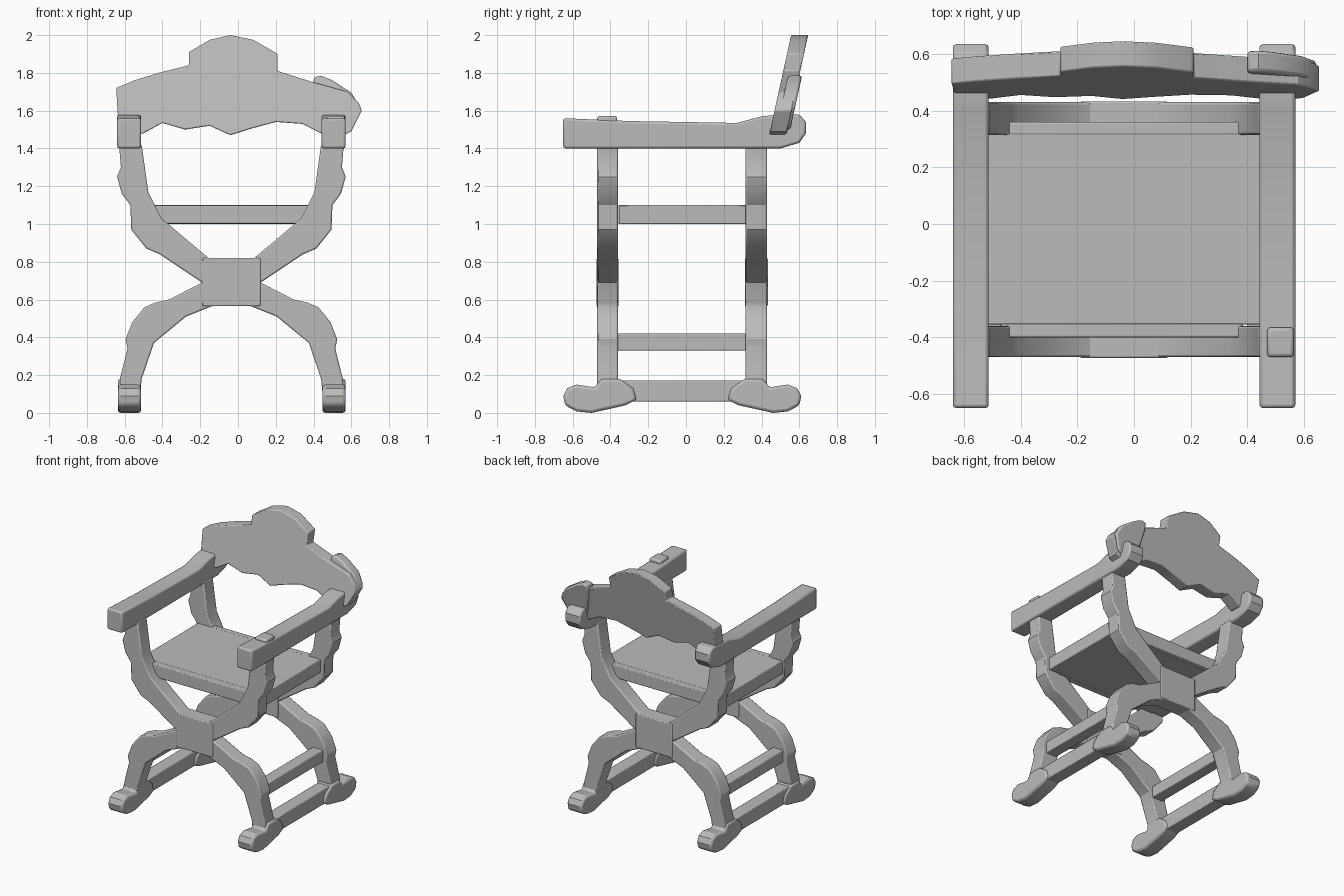
import bpy, bmesh

cube = bpy.data.objects.get("Cube")
if cube:
    bpy.data.objects.remove(cube, do_unlink=True)

grey = bpy.data.materials.new("plain_grey")
grey.use_nodes = True
grey.diffuse_color = (0.5, 0.5, 0.5, 1)
grey.node_tree.nodes["Principled BSDF"].inputs["Base Color"].default_value = grey.diffuse_color

CX, CY = -0.035, -0.02      # symmetry planes of the chair


def prism(name, outline, axis, lo, hi, bevel=0.008, lean=0.0):
    """Extrude an outline along x (outline is y, z) or y (outline is x, z)."""
    bm = bmesh.new()
    rings = []
    for level in (lo, hi):
        ring = []
        for a, z in outline:
            shift = lean * (z - 1.47)
            co = (level, a, z) if axis == "x" else (a, level + shift, z)
            ring.append(bm.verts.new(co))
        rings.append(ring)
        bm.faces.new(ring)
    n = len(outline)
    for i in range(n):
        j = (i + 1) % n
        bm.faces.new((rings[0][i], rings[0][j], rings[1][j], rings[1][i]))
    bmesh.ops.recalc_face_normals(bm, faces=bm.faces)
    mesh = bpy.data.meshes.new(name)
    bm.to_mesh(mesh)
    bm.free()
    mesh.materials.append(grey)
    obj = bpy.data.objects.new(name, mesh)
    bpy.context.collection.objects.link(obj)
    if bevel:
        mod = obj.modifiers.new("soft_edges", "BEVEL")
        mod.width, mod.segments = bevel, 2
        mod.limit_method, mod.angle_limit = "ANGLE", 0.8
    bpy.ops.object.select_all(action="DESELECT")
    obj.select_set(True)
    bpy.context.view_layer.objects.active = obj
    bpy.ops.object.shade_smooth_by_angle(angle=0.5)
    return obj


def box(name, x, y, z, bevel=0.006):
    outline = [(y[0], z[0]), (y[1], z[0]), (y[1], z[1]), (y[0], z[1])]
    return prism(name, outline, "x", x[0], x[1], bevel)


def span(side, inner, outer):
    return sorted((CX + side * inner, CX + side * outer))


# Outlines measured from the symmetry planes
upper = [(.08, .81), (.12, .82), (.24, .92), (.37, 1.03), (.44, 1.17), (.475, 1.42),
         (.595, 1.42), (.585, 1.30), (.605, 1.25), (.58, 1.16), (.535, 1.10),
         (.53, .97), (.45, .87), (.38, .84), (.155, .69), (.08, .69)]
lower = [(.08, .69), (.155, .69), (.33, .60), (.40, .585), (.46, .56), (.525, .48),
         (.56, .39), (.55, .34), (.59, .18), (.59, .08), (.485, .08), (.475, .18),
         (.41, .37), (.24, .51), (.09, .57)]
foot = [(-.65, .09), (-.64, .04), (-.58, .008), (-.50, 0), (-.32, .04), (-.26, .07),
        (-.28, .13), (-.35, .18), (-.45, .18), (-.48, .135), (-.58, .15), (-.63, .13)]
arm = [(-.65, 1.40), (.50, 1.40), (.60, 1.43), (.635, 1.48), (.635, 1.54), (.60, 1.58),
       (.50, 1.58), (.40, 1.57), (.27, 1.535), (-.30, 1.545), (-.65, 1.56)]

# Crossed frames, front and back
for place, lo, hi in (("front", -.47, -.36), ("back", .315, .43)):
    box(place + "_centre_block", (CX - .155, CX + .155), (lo - .003, hi + .003), (.565, .82))
    for side, label in ((-1, "right"), (1, "left")):
        for part, shape in (("upper_arm", upper), ("leg", lower)):
            pts = [(CX + side * d, z) for d, z in shape]
            prism(f"{place}_{label}_{part}", pts, "y", lo, hi)

# Armrests, feet and side rails
for side, label in ((-1, "right"), (1, "left")):
    x0, x1 = span(side, .478, .605)
    prism(label + "_armrest", arm, "x", x0, x1, 0.012)
    for place, flip in (("front", False), ("back", True)):
        pts = [(2 * CY - y if flip else y, z) for y, z in foot]
        prism(f"{place}_{label}_foot", pts, "x", x0 + .004, x1, 0.015)
    box(label + "_floor_rail", span(side, .49, .59), (-.40, .36), (.06, .172))
    box(label + "_middle_rail", span(side, .435, .525), (-.38, .33), (.33, .42))
box("armrest_cap", (.47, .565), (-.47, -.365), (1.52, 1.572), 0.012)

# Seat board and the narrower tongues between the frames
box("seat", (-.56, .47), (-.355, .32), (1.0, 1.1))
box("seat_tongue", (-.47, .385), (-.40, .36), (1.002, 1.098))

# Leaning backrest with a crest, and its carved ear on the left
crest = [(-.645, 1.72), (-.55, 1.76), (-.42, 1.80), (-.26, 1.84), (-.26, 1.91),
         (-.15, 1.975), (-.04, 2.0), (.08, 1.975), (.21, 1.90), (.21, 1.81),
         (.40, 1.75), (.58, 1.70), (.64, 1.64), (.655, 1.60), (.60, 1.49),
         (.54, 1.46), (.46, 1.47), (.34, 1.53), (.20, 1.54), (.07, 1.505),
         (-.04, 1.47), (-.15, 1.52), (-.28, 1.50), (-.40, 1.535), (-.50, 1.48), (-.63, 1.48)]
prism("backrest", crest, "y", .44, .53, 0.006, lean=0.22)
ear = [(.40, 1.72), (.40, 1.775), (.44, 1.785), (.50, 1.76), (.60, 1.695),
       (.645, 1.62), (.60, 1.51), (.50, 1.48), (.43, 1.56)]
prism("backrest_ear", ear, "y", .47, .545, 0.012, lean=0.22)
